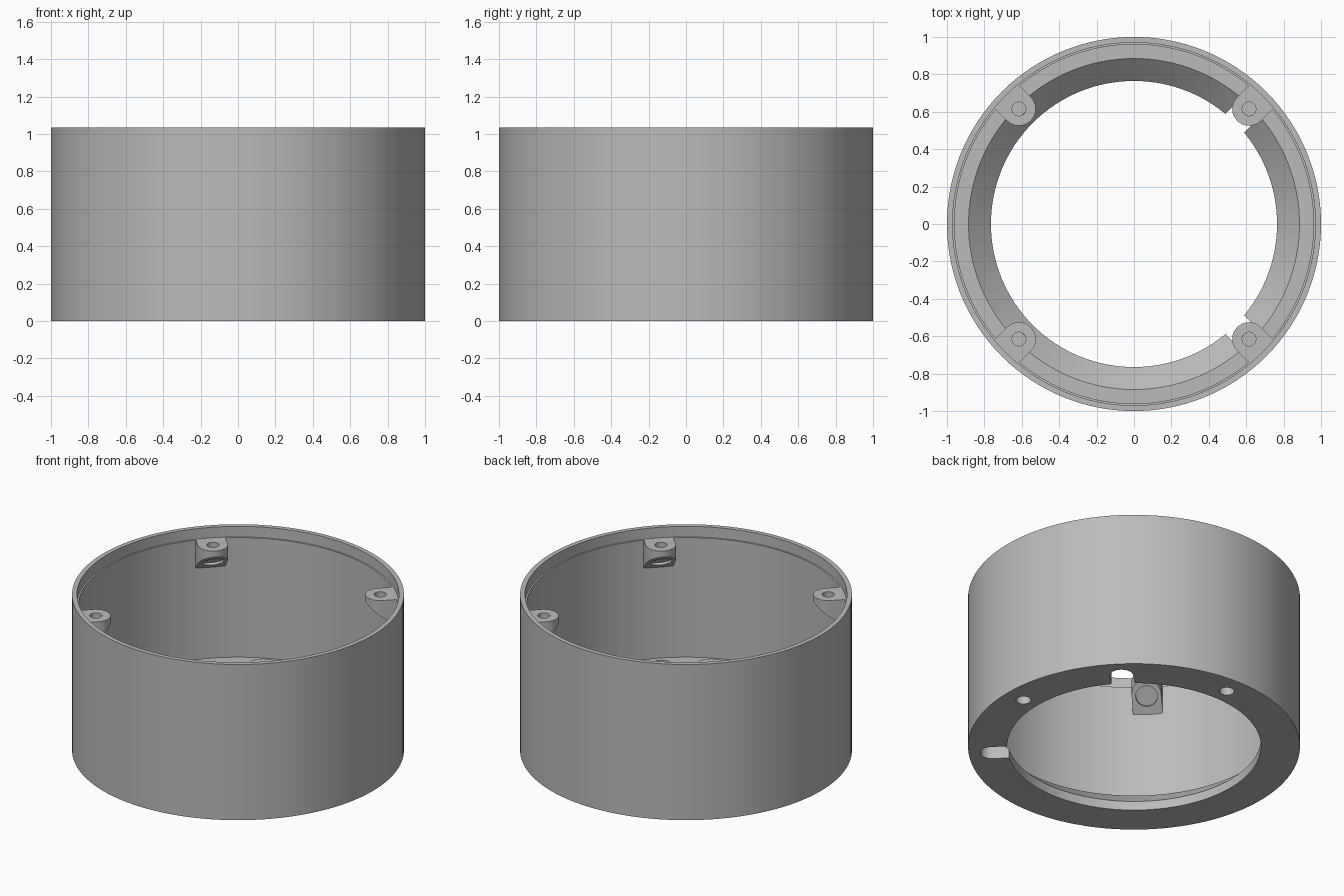
import bpy
import bmesh
import math
from mathutils import Matrix, Vector

cube = bpy.data.objects.get("Cube")
if cube:
    bpy.data.objects.remove(cube)

grey = bpy.data.materials.new("plain_grey")
grey.use_nodes = True
COLOUR = (0.5, 0.5, 0.5, 1)
grey.diffuse_color = COLOUR
grey.node_tree.nodes["Principled BSDF"].inputs["Base Color"].default_value = COLOUR


def make(name, bm):
    bmesh.ops.recalc_face_normals(bm, faces=bm.faces)
    mesh = bpy.data.meshes.new(name)
    bm.to_mesh(mesh)
    bm.free()
    mesh.materials.append(grey)
    obj = bpy.data.objects.new(name, mesh)
    bpy.context.collection.objects.link(obj)
    return obj


def select(obj):
    bpy.ops.object.select_all(action='DESELECT')
    obj.select_set(True)
    bpy.context.view_layer.objects.active = obj


def cut(obj, bm):
    """Subtract a bmesh solid from an object."""
    tool = make("cutter", bm)
    tool.hide_render = True
    mod = obj.modifiers.new("cut", 'BOOLEAN')
    mod.operation = 'DIFFERENCE'
    mod.solver = 'EXACT'
    mod.object = tool
    select(obj)
    bpy.ops.object.modifier_apply(modifier=mod.name)
    bpy.data.objects.remove(tool)


def smooth(obj):
    select(obj)
    bpy.ops.object.shade_smooth_by_angle(angle=math.radians(25))


def cylinder(centre, radius, depth, axis=(0, 0, 1), sides=32):
    bm = bmesh.new()
    turn = Vector((0, 0, 1)).rotation_difference(Vector(axis)).to_matrix().to_4x4()
    bmesh.ops.create_cone(bm, cap_ends=True, segments=sides, radius1=radius, radius2=radius,
                          depth=depth, matrix=Matrix.Translation(centre) @ turn)
    return bm


def tongue(tip, root, half, z0, z1, side):
    """Radial prism along +x with one rounded end; side = -1 rounds the inner end."""
    bm = bmesh.new()
    steps = 16
    pts = []
    for i in range(steps + 1):
        a = math.pi * (i / steps - 0.5)
        pts.append((tip + side * half * math.cos(a), half * math.sin(a)))
    pts += [(root, half), (root, -half)]
    face = bm.faces.new([bm.verts.new((x, y, z0)) for x, y in pts])
    ext = bmesh.ops.extrude_face_region(bm, geom=[face])
    top = [g for g in ext["geom"] if isinstance(g, bmesh.types.BMVert)]
    bmesh.ops.translate(bm, verts=top, vec=(0, 0, z1 - z0))
    bmesh.ops.recalc_face_normals(bm, faces=bm.faces)
    return bm


def spin(bm, angle):
    bm.transform(Matrix.Rotation(angle, 4, 'Z'))
    return bm


# Housing: lathed wall, stepped rim, floor with a funnel-shaped opening
HEIGHT, LEDGE = 1.035, 0.965
profile = [(1, 0), (1, HEIGHT), (0.97, HEIGHT), (0.97, LEDGE), (0.96, LEDGE),
           (0.96, 0.17), (0.885, 0.17), (0.765, 0.06), (0.765, 0)]
bm = bmesh.new()
SEGMENTS = 128
rings = []
for i in range(SEGMENTS):
    a = math.tau * i / SEGMENTS
    rings.append([bm.verts.new((r * math.cos(a), r * math.sin(a), z)) for r, z in profile])
for i in range(SEGMENTS):
    here, after = rings[i], rings[(i + 1) % SEGMENTS]
    for j in range(len(profile)):
        k = (j + 1) % len(profile)
        bm.faces.new((here[j], after[j], after[k], here[k]))
housing = make("housing", bm)

# Radial slots on the diagonals, blind holes under the floor on the axes
BOLT_R = 0.87
for n in range(4):
    quarter = n * math.pi / 2
    cut(housing, spin(tongue(0.86, 0.7, 0.07, -0.1, 0.3, 1), quarter + math.pi / 4))
    cut(housing, spin(cylinder((BOLT_R, 0, 0), 0.045, 0.14), quarter))
smooth(housing)

# Screw bosses: rounded lugs with a sloped underside, screw hole and shallow recess
slope = Vector((-0.155, 0, -0.185)).normalized()
under = Vector((BOLT_R, 0, 0.85))
for n in range(4):
    angle = n * math.pi / 2 + math.pi / 4
    bm = tongue(BOLT_R, 0.98, 0.09, 0.6, LEDGE, -1)
    res = bmesh.ops.bisect_plane(bm, geom=bm.verts[:] + bm.edges[:] + bm.faces[:],
                                 plane_co=under, plane_no=slope, clear_outer=True)
    rim = [g for g in res["geom_cut"] if isinstance(g, bmesh.types.BMEdge)]
    bmesh.ops.holes_fill(bm, edges=rim)
    boss = make(f"screw_boss_{n + 1}", bm)
    cut(boss, cylinder((BOLT_R, 0, LEDGE), 0.037, 0.13))
    cut(boss, cylinder(under, 0.066, 0.03, slope))
    boss.rotation_euler.z = angle
    smooth(boss)
